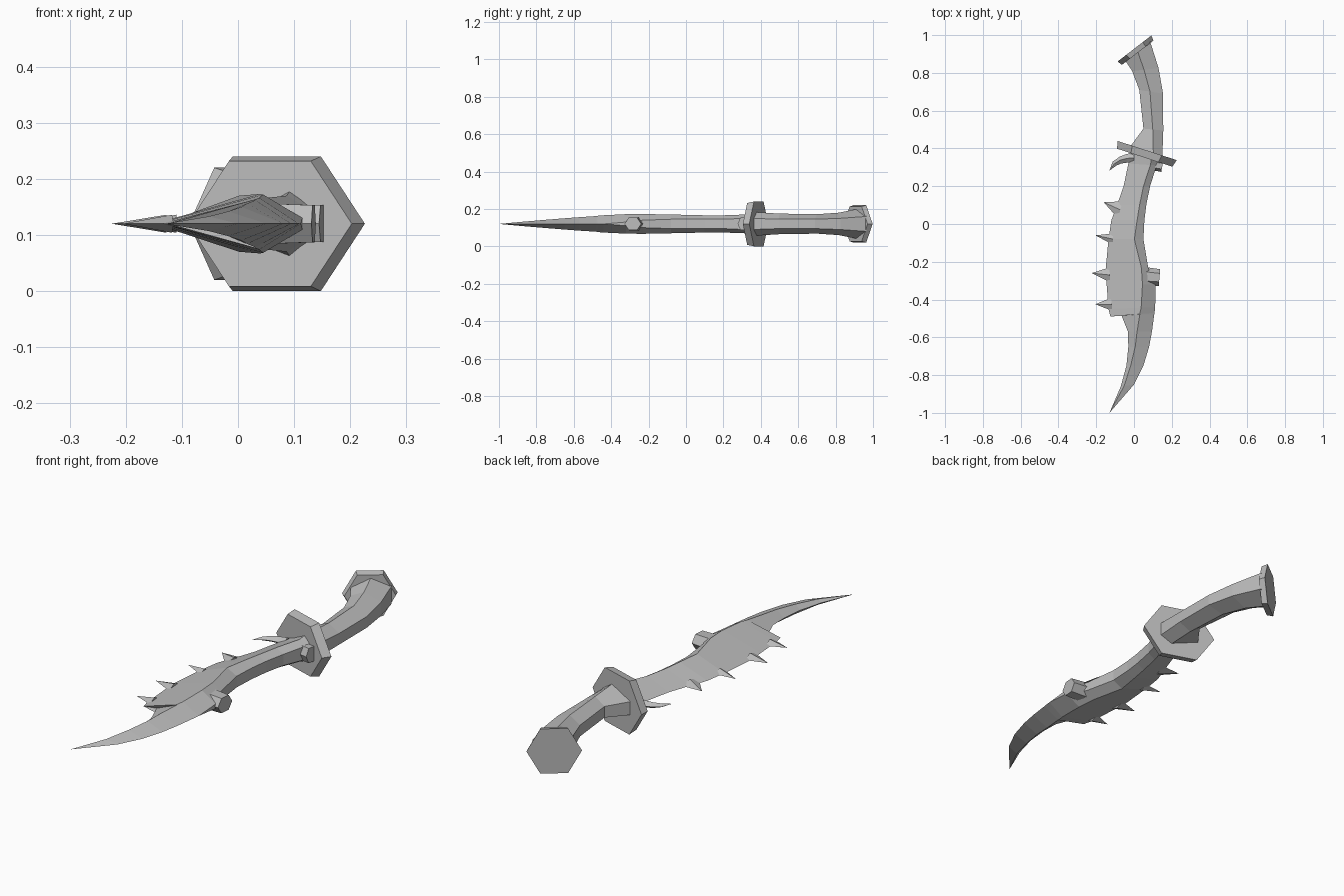
import bpy
import bmesh
from math import cos, sin, pi, radians

cube = bpy.data.objects.get("Cube")
if cube:
    bpy.data.objects.remove(cube, do_unlink=True)

UNIT = 0.01      # part sizes below are in hundredths
MID_Z = 12       # height of the plane of symmetry

steel = bpy.data.materials.new("plain_grey")
steel.use_nodes = True
GREY = (0.5, 0.5, 0.5, 1)
steel.diffuse_color = GREY
steel.node_tree.nodes["Principled BSDF"].inputs["Base Color"].default_value = GREY


def skin_rings(name, rings):
    """Skin a row of equal rings, cap both ends and merge coincident points."""
    bm = bmesh.new()
    loops = []
    for ring in rings:
        loops.append([bm.verts.new((x * UNIT, y * UNIT, (z + MID_Z) * UNIT))
                      for x, y, z in ring])
    count = len(loops[0])
    for a, b in zip(loops, loops[1:]):
        for i in range(count):
            j = (i + 1) % count
            bm.faces.new((a[i], a[j], b[j], b[i]))
    bm.faces.new(loops[0])
    bm.faces.new(loops[-1])
    bmesh.ops.remove_doubles(bm, verts=bm.verts, dist=0.0001)
    bmesh.ops.recalc_face_normals(bm, faces=bm.faces)
    mesh = bpy.data.meshes.new(name)
    bm.to_mesh(mesh)
    bm.free()
    mesh.materials.append(steel)
    obj = bpy.data.objects.new(name, mesh)
    bpy.context.collection.objects.link(obj)
    return obj


def section(lx, ly, rx, ry, ridge, high, left, right):
    """Six-point section: left edge, ridge and right edge, mirrored in z."""
    mx, my = lx + (rx - lx) * ridge, ly + (ry - ly) * ridge
    upper = [(lx, ly, left), (mx, my, high), (rx, ry, right)]
    return upper + [(x, y, -z) for x, y, z in reversed(upper)]


def loft(name, stations):
    return skin_rings(name, [section(*s) for s in stations])


def hex_plate(name, centre, turn, half_width, half_height, depth, taper):
    """Upright hexagonal plate; its back ring is full size, its front tapered."""
    a = radians(turn)
    rings = []
    for scale, offset in ((1, depth / 2), (taper, -depth / 2)):
        ring = []
        for i in range(6):
            across = cos(i * pi / 3) * half_width * scale
            up = sin(i * pi / 3) / sin(pi / 3) * half_height * scale
            ring.append((centre[0] + across * cos(a) - offset * sin(a),
                         centre[1] + across * sin(a) + offset * cos(a), up))
        rings.append(ring)
    return skin_rings(name, rings)


# Blade: left x, y, right x, y, ridge position, ridge height, edge heights
loft("blade", [
    (-2, 40, 14, 36, .73, 6.5, 0, 3),
    (-3, 32, 12, 31, .78, 5, 0, 3),
    (-5.5, 20, 8.5, 20, .75, 4.6, 0, 2.5),
    (-9, 10, 6.5, 10, .77, 4.6, 0, 2.5),
    (-12, 2, 5.5, 2, .78, 4.8, 0, 2.5),
    (-13.5, -8, 5, -8, .74, 5, 0, 2.5),
    (-15, -24, 7.5, -23, .84, 5.3, 0, 2),
    (-14.5, -32, 11.5, -32, .73, 5.2, 0, 1),
    (-13.5, -45, 11.2, -44, .7, 4.6, 0, 0),
    (-12.5, -49, 10.9, -47, .66, 4.3, 0, 0),
    (-7, -47.5, 10.7, -48, .57, 4.2, 0, 0),
    (-3.2, -57, 9.5, -57, .38, 3.6, 0, 0),
    (-3, -65, 8, -65, .33, 3, 0, 0),
    (-4, -75, 5, -75, .25, 2.2, 0, 0),
    (-7, -86, 0, -85, .25, 1.3, 0, 0),
    (-13, -100, -13, -100, .5, 0, 0, 0),
])

# Saw teeth on the cutting edge: upper root, lower root, tip
for n, (ax, ay, bx, by, tx, ty) in enumerate([
        (-7, 12, -9.5, 3, -16, 11.5),
        (-12, -5, -12, -11, -20.5, -6),
        (-14, -23, -13.5, -31, -22.5, -26),
        (-13, -39, -12.5, -46, -20.5, -42.5)]):
    loft(f"edge_tooth_{n + 1}", [
        (ax + 1, ay, bx + 1, by, .5, 1.6, 0, 0),
        (tx, ty, tx, ty, .5, 0, 0, 0)])

# Curved hook beside the guard
loft("base_hook", [
    (0, 38, 0, 32, .5, 2, 0, 0),
    (-4, 37, -3.5, 32.5, .5, 1.6, 0, 0),
    (-7.5, 35.7, -7, 32, .5, 1.3, 0, 0),
    (-11.3, 33, -9.5, 30.8, .5, .8, 0, 0),
    (-13, 28.3, -13, 28.3, .5, 0, 0, 0),
])

# Lugs on the back of the blade
hex_plate("back_spur", (9, -28), -95, 4.5, 3.3, 9, 1.1)
hex_plate("base_lug", (12.5, 31), -100, 3, 3.3, 5, 1)

# Guard, grip and pommel
hex_plate("guard", (6.3, 37), -18, 16.5, 12, 4, .93)
loft("grip", [
    (-2, 41, 15, 35.5, .72, 6.3, 3, 3),
    (5, 50.5, 15.5, 49.5, .47, 5.5, 2.5, 2.5),
    (2.8, 71, 15.4, 69, .45, 5.2, 2.5, 2.5),
    (-1, 81, 13, 82.5, .45, 6, 3, 3),
    (-5, 87, 8.6, 96.5, .5, 8, 4, 4),
])
hex_plate("pommel", (1.1, 91.8), 37.6, 11.3, 10, 2.8, .93)
